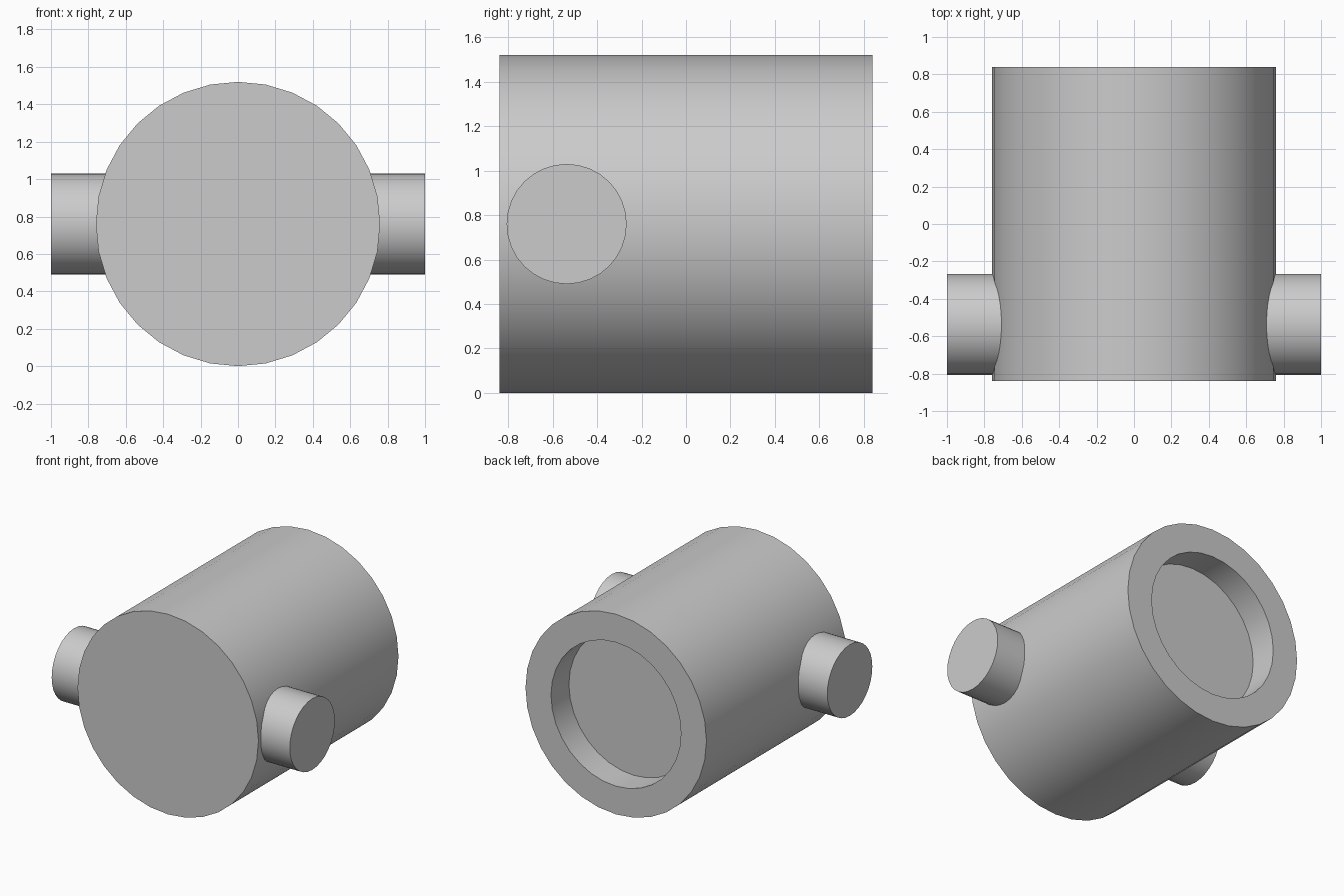
import bpy
import bmesh
import math
from mathutils import Matrix

cube = bpy.data.objects.get("Cube")
if cube:
    bpy.data.objects.remove(cube)

RADIUS, HALF_LENGTH, SIDES = 0.76, 0.84, 32
RECESS_RADIUS, RECESS_DEPTH = 0.545, 0.215
PIN_RADIUS, PIN_Y = 0.27, -0.537

grey = bpy.data.materials.new("plain_grey")
grey.use_nodes = True
colour = (0.6, 0.6, 0.6, 1)
grey.diffuse_color = colour
grey.node_tree.nodes["Principled BSDF"].inputs["Base Color"].default_value = colour


def finish(name, bm):
    """Turn a bmesh into a grey object, smooth with sharp rims."""
    bmesh.ops.recalc_face_normals(bm, faces=bm.faces)
    mesh = bpy.data.meshes.new(name)
    bm.to_mesh(mesh)
    bm.free()
    mesh.materials.append(grey)
    obj = bpy.data.objects.new(name, mesh)
    bpy.context.collection.objects.link(obj)
    bpy.ops.object.select_all(action="DESELECT")
    obj.select_set(True)
    bpy.context.view_layer.objects.active = obj
    bpy.ops.object.shade_smooth_by_angle(angle=math.radians(30))
    return obj


def cylinder(bm, radius, length, matrix):
    bmesh.ops.create_cone(bm, cap_ends=True, segments=SIDES, radius1=radius,
                          radius2=radius, depth=length, matrix=matrix)


# Main body, lying along y, with a round recess in the back end
bm = bmesh.new()
cylinder(bm, RADIUS, 2 * HALF_LENGTH,
         Matrix.Translation((0, 0, RADIUS)) @ Matrix.Rotation(-math.pi / 2, 4, "X"))
bm.faces.ensure_lookup_table()
back = max(bm.faces, key=lambda f: f.calc_center_median().y)
inset = RADIUS - RECESS_RADIUS
bmesh.ops.inset_region(bm, faces=[back], thickness=inset * math.cos(math.pi / SIDES))
floor = bmesh.ops.extrude_discrete_faces(bm, faces=[back])["faces"][0]
bmesh.ops.translate(bm, verts=floor.verts, vec=(0, -RECESS_DEPTH, 0))
finish("body", bm)

# Side pins, sunk into the body
for name, side in (("left_pin", 1), ("right_pin", -1)):
    bm = bmesh.new()
    cylinder(bm, PIN_RADIUS, 0.4,
             Matrix.Translation((side * 0.8, PIN_Y, RADIUS))
             @ Matrix.Rotation(math.pi / 2, 4, "Y"))
    finish(name, bm)
